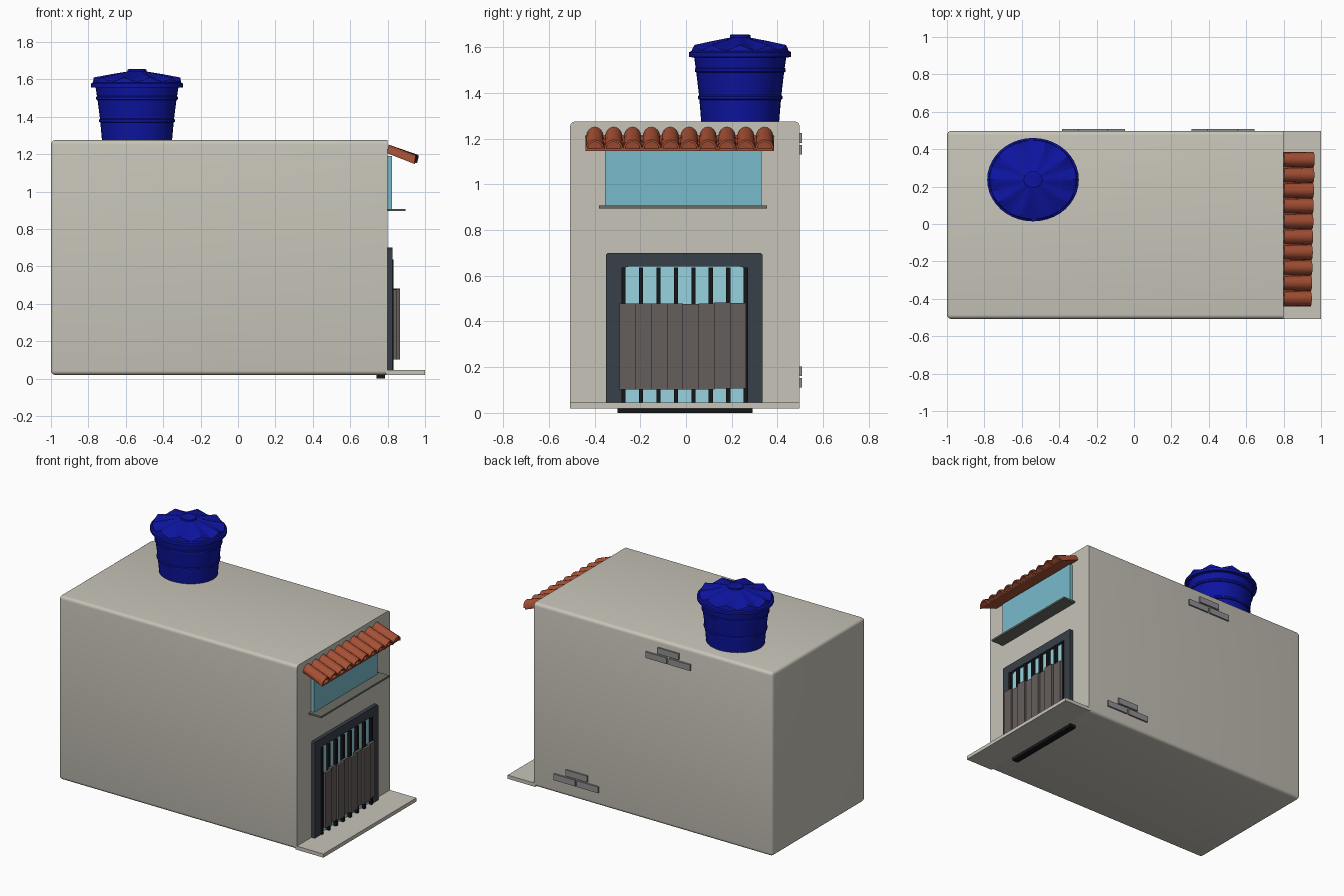
import bpy, bmesh, math, random
from mathutils import Vector

if "Cube" in bpy.data.objects:
    bpy.data.objects.remove(bpy.data.objects["Cube"])

random.seed(4)
mats = {}
COLORS = {
    "plaster": (0.57, 0.55, 0.48), "tank_blue": (0.004, 0.007, 0.35),
    "clay": (0.38, 0.08, 0.035), "window_blue": (0.19, 0.50, 0.60),
    "door_blue": (0.31, 0.65, 0.74), "frame_dark": (0.04, 0.05, 0.065),
    "bar_black": (0.008, 0.008, 0.01), "wood": (0.13, 0.11, 0.105),
    "sill_grey": (0.15, 0.15, 0.13), "brick_grey": (0.28, 0.28, 0.29),
}
for n, c in COLORS.items():
    mats[n] = bpy.data.materials.new(n)
    mats[n].diffuse_color = (*c, 1)


def finish(name, bm, mat, smooth=False):
    bmesh.ops.recalc_face_normals(bm, faces=bm.faces)
    me = bpy.data.meshes.new(name)
    bm.to_mesh(me)
    bm.free()
    ob = bpy.data.objects.new(name, me)
    bpy.context.collection.objects.link(ob)
    me.materials.append(mats[mat])
    if smooth:
        bpy.ops.object.select_all(action='DESELECT')
        ob.select_set(True)
        bpy.context.view_layer.objects.active = ob
        bpy.ops.object.shade_smooth_by_angle(angle=math.radians(30))
    return ob


def cube(bm, x, y, z):
    vs = bmesh.ops.create_cube(bm, size=1)["verts"]
    for v in vs:
        v.co = Vector([(a + b) / 2 + c * (b - a) for c, (a, b) in zip(v.co, (x, y, z))])
    return vs


def box(name, x, y, z, mat):
    bm = bmesh.new()
    cube(bm, x, y, z)
    return finish(name, bm, mat)


def prism(name, pts, x0, x1, mat):
    """Extrude a (y, z) outline along x."""
    bm = bmesh.new()
    f = bm.faces.new([bm.verts.new((x0, y, z)) for y, z in pts])
    ext = bmesh.ops.extrude_face_region(bm, geom=[f])["geom"]
    for v in ext:
        if isinstance(v, bmesh.types.BMVert):
            v.co.x = x1
    return finish(name, bm, mat)


Y0, Y1 = -0.507, 0.497

# main block, rounded everywhere except around the shop front
bm = bmesh.new()
cube(bm, (-1, 0.8), (Y0, Y1), (0.02, 1.275))
soft = [e for e in bm.edges if any(v.co.x < 0 for v in e.verts)]
bmesh.ops.bevel(bm, geom=soft, offset=0.022, segments=4, profile=0.5, affect='EDGES')
finish("building_block", bm, "plaster", True)

# front step and dark threshold strip beneath
box("front_step", (0.79, 1.0), (Y0, Y1), (0.02, 0.045), "plaster")
box("threshold_strip", (0.74, 0.785), (-0.30, 0.29), (0.0, 0.03), "bar_black")

# door frame with rounded inner corners
r, a, b, t = 0.03, -0.28, 0.265, 0.64
arc = lambda cy, s: [(cy + s * r * math.cos(k * math.pi / 8), t - r + r * math.sin(k * math.pi / 8)) for k in range(5)]
inner = [(a, 0.045)] + arc(a + r, -1) + arc(b - r, 1)[::-1] + [(b, 0.045)]
outer = [(0.335, 0.045), (0.335, 0.692), (0.327, 0.70), (-0.342, 0.70), (-0.35, 0.692), (-0.35, 0.045)]
prism("door_frame", inner + outer, 0.795, 0.825, "frame_dark")
box("door_glass", (0.795, 0.806), (a, b), (0.045, t), "door_blue")

# upright bars
bm = bmesh.new()
for i in range(8):
    y = -0.274 + 0.0765 * i
    cube(bm, (0.812, 0.832), (y - 0.009, y + 0.009), (0.03, 0.637))
finish("door_bars", bm, "bar_black")

# staggered boards across the door
bm = bmesh.new()
for i in range(8):
    y = -0.29 + 0.069 * i
    x = 0.832 + (0.0 if i % 2 else 0.016)
    dz = random.uniform(-0.003, 0.003)
    cube(bm, (x, x + 0.018), (y - 0.001, y + 0.070), (0.104 + dz, 0.48 + dz))
finish("door_boards", bm, "wood")

# upper window and sill
box("window_glass", (0.795, 0.823), (-0.355, 0.33), (0.90, 1.19), "window_blue")
box("window_sill", (0.795, 0.895), (-0.38, 0.355), (0.895, 0.907), "sill_grey")

# clay tile canopy: curved tiles lying on a sloping deck
bm = bmesh.new()
P, Q = (0.797, 1.205), (0.945, 1.15)
n = 10
pitch = 0.825 / n
for i in range(n):
    yc = -0.44 + pitch * (i + 0.5)
    end = 0.943 + 0.015 * i / (n - 1)
    loops = []
    for x, z, w in ((0.797, 1.209, 0.037), (end, 1.153, 0.042)):
        for k in (1.0, 0.78):
            loops.append([bm.verts.new((x + 0.008 * math.sin(j * math.pi / 8),
                                        yc - w * k * math.cos(j * math.pi / 8),
                                        z + 0.042 * k * math.sin(j * math.pi / 8))) for j in range(9)])
    bo, bi, fo, fi = loops
    for A, B in ((bo, fo), (fo, fi), (fi, bi), (bi, bo)):
        for j in range(8):
            bm.faces.new((A[j], A[j + 1], B[j + 1], B[j]))
    for j in (0, 8):
        bm.faces.new((bo[j], fo[j], fi[j], bi[j]))
finish("canopy_tiles", bm, "clay", True)
bm = bmesh.new()
for v in cube(bm, (P[0], Q[0]), (-0.44, 0.385), (0, 0.01)):
    v.co.z += P[1] if v.co.x < 0.87 else Q[1] - 0.003
finish("canopy_deck", bm, "clay")


def lathe(name, profile, mat, seg=40, wave=None):
    """Oval turned shape; wave lifts a ring by a repeating pattern."""
    bm = bmesh.new()
    rings = []
    for i, (rad, z) in enumerate(profile):
        ring = []
        for k in range(seg):
            t = 2 * math.pi * k / seg
            dz = wave(i, k) if wave else 0
            ring.append(bm.verts.new((-0.54 + rad * math.cos(t), 0.237 + 0.91 * rad * math.sin(t), z + dz)))
        rings.append(ring)
    for A, B in zip(rings, rings[1:]):
        for k in range(seg):
            bm.faces.new((A[k], A[k - 1], B[k - 1], B[k]))
    bm.faces.new(rings[0])
    bm.faces.new(rings[-1])
    return finish(name, bm, mat, True)


# roof water tank with bands and a ribbed lid
lathe("tank_body", [(0.187, 1.27), (0.196, 1.37), (0.203, 1.373), (0.203, 1.385), (0.198, 1.39),
                    (0.211, 1.49), (0.218, 1.493), (0.218, 1.505), (0.214, 1.51),
                    (0.222, 1.56)], "tank_blue")
lathe("tank_rim", [(0.222, 1.555), (0.245, 1.557), (0.245, 1.578), (0.236, 1.583)], "tank_blue")
rib = (1.0, 0.45, 0.0, 0.45)
lift = {1: 0.026, 2: 0.012}
lathe("tank_lid", [(0.237, 1.575), (0.231, 1.584), (0.14, 1.615), (0.05, 1.642), (0.05, 1.652), (0.043, 1.656)],
      "tank_blue", wave=lambda i, k: lift.get(i, 0) * rib[k % 4])

# patches of exposed brick on the back wall
for name, x0, z0 in (("upper_bricks", -0.385, 1.13), ("lower_bricks", 0.308, 0.11)):
    bm = bmesh.new()
    for dx, dz in ((0, 0), (0.175, 0), (0.085, 0.052)):
        cube(bm, (x0 + dx, x0 + dx + 0.162), (Y1 - 0.01, 0.508), (z0 + dz, z0 + dz + 0.042))
    finish(name, bm, "brick_grey")

for m in bpy.data.materials:
    if m.users and not m.is_grease_pencil:
        m.use_nodes = True
        m.node_tree.nodes["Principled BSDF"].inputs["Base Color"].default_value = m.diffuse_color
